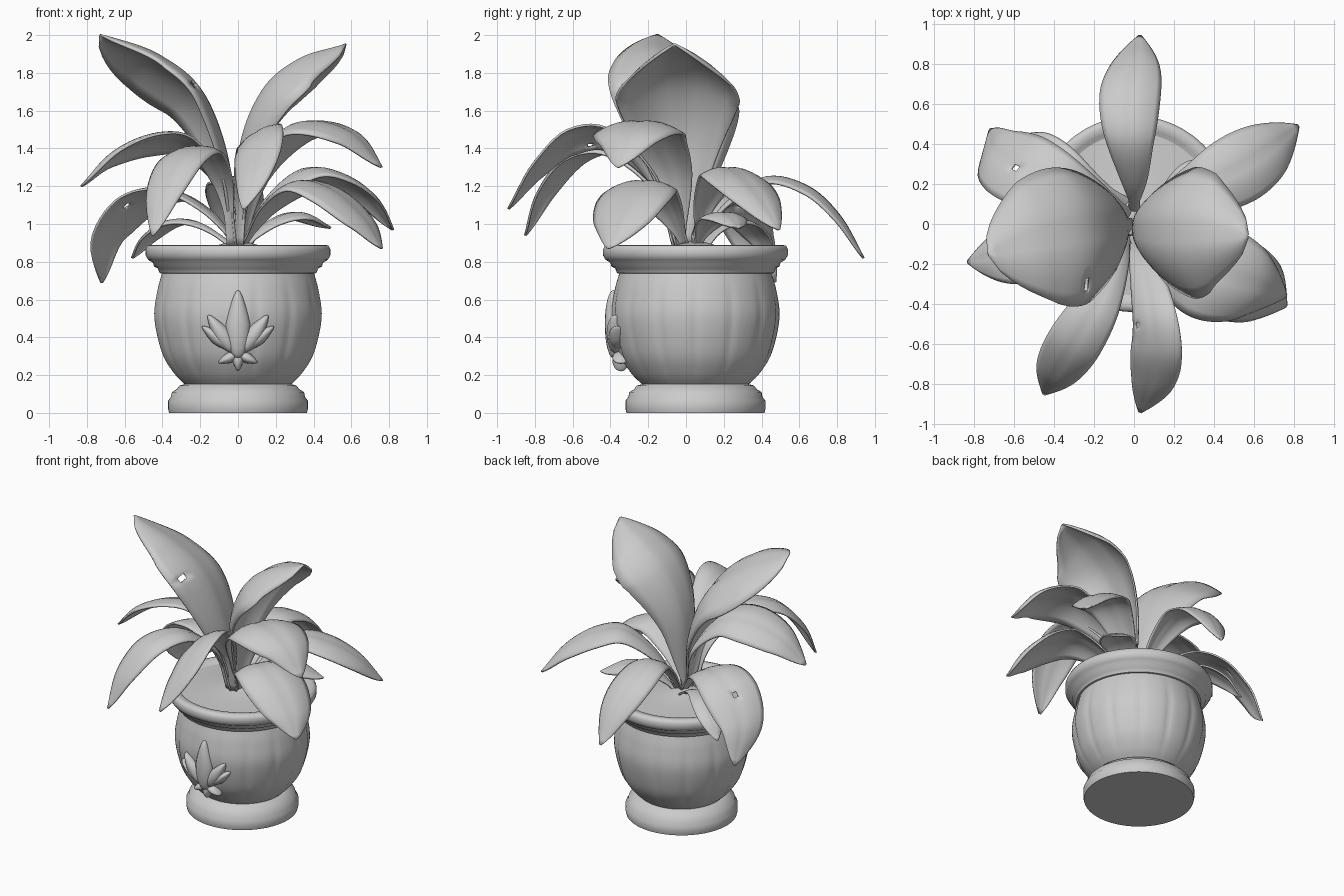
import bpy, bmesh, math
from mathutils import Vector, Matrix

cube = bpy.data.objects.get("Cube")
if cube:
    bpy.data.objects.remove(cube, do_unlink=True)

grey = bpy.data.materials.new("light_grey")
grey.use_nodes = True
COLOUR = (0.6, 0.6, 0.6, 1)
grey.diffuse_color = COLOUR
grey.node_tree.nodes["Principled BSDF"].inputs["Base Color"].default_value = COLOUR

POT_Y = 0.05


def finish(bm, name, angle=50):
    bmesh.ops.recalc_face_normals(bm, faces=bm.faces)
    mesh = bpy.data.meshes.new(name)
    bm.to_mesh(mesh)
    bm.free()
    mesh.materials.append(grey)
    obj = bpy.data.objects.new(name, mesh)
    bpy.context.collection.objects.link(obj)
    bpy.ops.object.select_all(action='DESELECT')
    obj.select_set(True)
    bpy.context.view_layer.objects.active = obj
    bpy.ops.object.shade_smooth_by_angle(angle=math.radians(angle))
    return obj


def spline(points, t):
    """Catmull-Rom position along a list of points."""
    p = [Vector(q) for q in points]
    p = [2 * p[0] - p[1]] + p + [2 * p[-1] - p[-2]]
    s = t * (len(points) - 1)
    i = min(int(s), len(points) - 2)
    f = s - i
    a, b, c, d = p[i:i + 4]
    return 0.5 * (2 * b + (c - a) * f + (2 * a - 5 * b + 4 * c - d) * f ** 2
                  + (3 * b - a - 3 * c + d) * f ** 3)


# Lathed surface; lobes pinch the rounded body into vertical panels
def lathe(name, profile, segments=144, lobes=0, depth=0.0):
    bm = bmesh.new()
    rings = []
    for r, z in profile:
        ring = []
        belly = max(0, math.sin(math.pi * (z - 0.15) / 0.59)) if lobes else 0
        for k in range(segments):
            a = 2 * math.pi * k / segments
            groove = (1 - abs(math.sin(a * lobes / 2))) ** 3 if lobes else 0
            q = r - depth * belly * groove
            ring.append(bm.verts.new((q * math.cos(a), POT_Y + q * math.sin(a), z)))
        rings.append(ring)
    for lo, hi in zip(rings, rings[1:]):
        for k in range(segments):
            n = (k + 1) % segments
            bm.faces.new((lo[k], lo[n], hi[n], hi[k]))
    bm.faces.new(rings[0])
    bm.faces.new(rings[-1])
    return finish(bm, name)


# Pot
lathe("pot_base", [(0.365, 0), (0.37, 0.02), (0.37, 0.065), (0.355, 0.085), (0.35, 0.11),
                   (0.325, 0.125), (0.31, 0.145), (0.27, 0.155)])
body_points = [(0.27, 0.14, 0), (0.34, 0.21, 0), (0.405, 0.32, 0), (0.445, 0.5, 0),
               (0.43, 0.64, 0), (0.4, 0.75, 0)]
lathe("pot_body", [spline(body_points, k / 30).xy for k in range(31)], lobes=14, depth=0.01)
lathe("pot_rim", [(0.39, 0.735), (0.415, 0.74), (0.425, 0.765), (0.445, 0.775), (0.45, 0.795),
                  (0.475, 0.81), (0.49, 0.835), (0.49, 0.865), (0.48, 0.885), (0.46, 0.89),
                  (0.425, 0.885), (0.405, 0.865)])
lathe("soil", [(0.41, 0.84), (0.41, 0.865), (0.25, 0.872), (0.1, 0.89), (0.03, 0.91)], 48)


# Relief petals on the pot front
def petal(name, x, z, half_length, half_width, tilt, y=-0.385):
    bm = bmesh.new()
    bmesh.ops.create_uvsphere(bm, u_segments=16, v_segments=12, radius=1)
    for v in bm.verts:
        taper = 1 - 0.45 * max(v.co.z, 0)
        v.co = Vector((v.co.x * half_width * taper, v.co.y * 0.045, v.co.z * half_length))
    bm.transform(Matrix.Translation((x, y, z)) @ Matrix.Rotation(math.radians(tilt), 4, 'Y'))
    finish(bm, name)


petal("emblem_centre_petal", 0, 0.47, 0.18, 0.065, 0)
petal("emblem_stem", 0, 0.28, 0.06, 0.03, 180, -0.345)
for side, label in ((1, "left"), (-1, "right")):
    petal("emblem_petal_" + label, side * 0.09, 0.42, 0.12, 0.045, side * 35, -0.375)
    petal("emblem_outer_petal_" + label, side * 0.115, 0.4, 0.095, 0.035, side * 52, -0.365)
    petal("emblem_curl_" + label, side * 0.05, 0.29, 0.06, 0.028, side * 115, -0.345)


# Leaf: a strip swept along a spine, arched across its width; a low peak puts the widest point near the base
def leaf(name, points, half_width, arch=0.3, side=None, hole=None, peak=1.4, blunt=0.8, rows=32, cols=12):
    bm = bmesh.new()
    if side is None:
        run = Vector(points[-1]) - Vector(points[0])
        side = (-run.y, run.x, 0)
    side = Vector(side).normalized()
    grid = []
    for i in range(rows + 1):
        t = i / rows
        p = spline(points, t)
        tangent = spline(points, min(t + 0.01, 1)) - spline(points, max(t - 0.01, 0))
        across = (side - tangent * side.dot(tangent) / tangent.length_squared).normalized()
        normal = tangent.cross(across).normalized()
        bulge = max(math.sin(math.pi * t ** peak), 0) ** blunt
        w = max(half_width * bulge, 0.022 * (1 - t) + 0.006)
        row = []
        for j in range(cols + 1):
            u = 2 * j / cols - 1
            lift = -arch * w * u * u - 0.05 * w * (1 - abs(u)) ** 4
            row.append(bm.verts.new(p + across * u * w + normal * lift))
        grid.append(row)
    for i in range(rows):
        for j in range(cols):
            if (i, j) != hole:
                bm.faces.new((grid[i][j], grid[i][j + 1], grid[i + 1][j + 1], grid[i + 1][j]))
    obj = finish(bm, name, 60)
    thick = obj.modifiers.new("thickness", 'SOLIDIFY')
    thick.thickness = 0.012
    thick.offset = 0


# Two tall leaves
leaf("tall_leaf_right", [(-0.02, 0, 0.88), (-0.05, -0.01, 1.32), (-0.19, -0.02, 1.68),
                         (-0.43, -0.06, 1.88), (-0.73, -0.15, 2.0)],
     0.355, 0.38, (0.1, -1, 0.28), (18, 10), peak=1.4, blunt=0.65)
leaf("tall_leaf_left", [(0, 0, 0.88), (0, -0.03, 1.38), (0.12, -0.04, 1.71),
                        (0.32, -0.04, 1.88), (0.57, -0.06, 1.95)],
     0.325, 0.58, (0, 1, -0.03), peak=1.35, blunt=0.65)

# Drooping leaves around the crown
leaf("back_leaf", [(0, 0.05, 0.88), (0, 0.2, 1.1), (-0.02, 0.42, 1.25), (-0.02, 0.65, 1.2),
                   (0.01, 0.82, 1.04), (0.03, 0.94, 0.82)], 0.15)
leaf("back_left_leaf", [(0.02, 0.05, 0.88), (0.15, 0.1, 1.12), (0.35, 0.19, 1.29),
                        (0.53, 0.28, 1.27), (0.7, 0.39, 1.15), (0.82, 0.49, 0.97)], 0.175)
leaf("front_left_upper_leaf", [(0.02, -0.02, 0.88), (0.08, -0.07, 1.25), (0.25, -0.18, 1.49),
                               (0.42, -0.25, 1.55), (0.62, -0.31, 1.48), (0.76, -0.36, 1.3)],
     0.245, peak=1.2)
leaf("front_left_lower_leaf", [(0.02, 0, 0.88), (0.15, -0.1, 1.1), (0.33, -0.21, 1.23),
                               (0.52, -0.29, 1.18), (0.68, -0.36, 1.03), (0.76, -0.41, 0.87)],
     0.215, peak=1.25)
leaf("front_leaf", [(0, -0.05, 0.88), (0.03, -0.15, 1.22), (0.08, -0.4, 1.46),
                    (0.1, -0.62, 1.46), (0.08, -0.8, 1.3), (0.03, -0.94, 1.08)],
     0.14, 0.25, (1, 0, 0.6), (15, 1))
leaf("front_right_leaf", [(-0.03, -0.05, 0.88), (-0.07, -0.15, 1.2), (-0.17, -0.38, 1.4),
                          (-0.3, -0.6, 1.37), (-0.4, -0.76, 1.18), (-0.45, -0.85, 0.94)], 0.135)
leaf("right_leaf", [(0, 0, 0.88), (-0.06, 0, 1.2), (-0.25, -0.05, 1.43), (-0.45, -0.1, 1.46),
                    (-0.67, -0.15, 1.37), (-0.83, -0.19, 1.2)], 0.18, 0.25, (0.2, -1, 0.35))
leaf("back_right_leaf", [(0, 0.05, 0.88), (-0.15, 0.1, 1.07), (-0.35, 0.19, 1.18),
                         (-0.55, 0.28, 1.13), (-0.7, 0.36, 0.94), (-0.72, 0.47, 0.69)],
     0.19, 0.2, (-0.5, -0.85, 0.2), (20, 6))

# Small low leaves
leaf("small_back_right_leaf", [(0, 0.08, 0.87), (-0.2, 0.2, 1.0), (-0.35, 0.3, 1.02),
                               (-0.48, 0.39, 0.94), (-0.56, 0.44, 0.82)], 0.09)
leaf("small_back_left_leaf", [(0.02, 0.05, 0.87), (0.18, 0.12, 1.02), (0.33, 0.21, 1.06),
                              (0.49, 0.28, 0.98)], 0.12)
